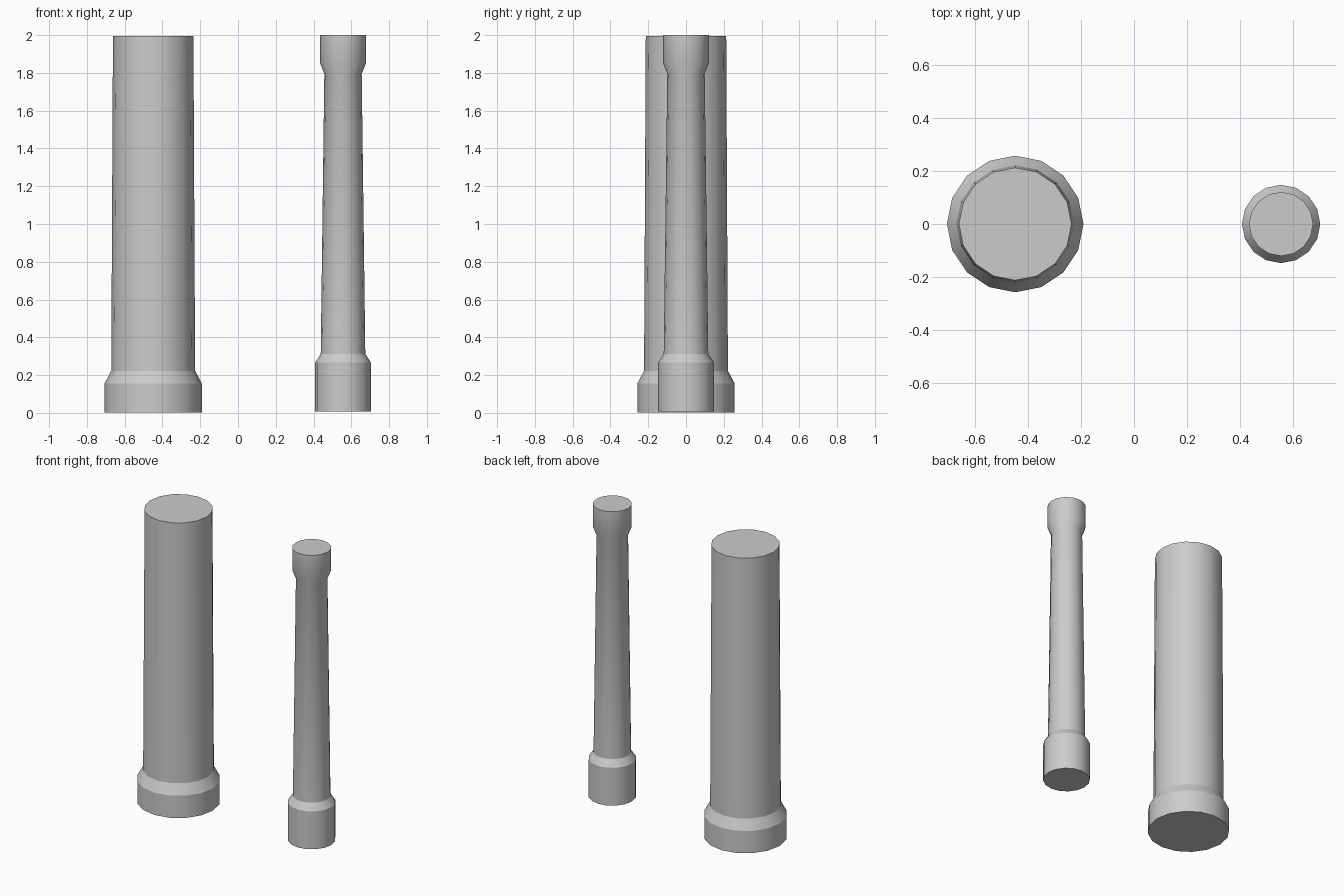
import bpy, bmesh
from math import radians, sin, cos, tau

if "Cube" in bpy.data.objects:
    bpy.data.objects.remove(bpy.data.objects["Cube"])

SIDES = 16


def turned_column(name, x, profile):
    """Revolve (radius, height) pairs around a vertical axis and cap both ends."""
    bm = bmesh.new()
    rings = [[bm.verts.new((r * cos(tau * i / SIDES), r * sin(tau * i / SIDES), z))
              for i in range(SIDES)] for r, z in profile]
    for low, high in zip(rings, rings[1:]):
        for i in range(SIDES):
            j = (i + 1) % SIDES
            bm.faces.new((low[i], low[j], high[j], high[i]))
    bm.faces.new(rings[0][::-1])
    bm.faces.new(rings[-1])
    mesh = bpy.data.meshes.new(name)
    bm.to_mesh(mesh)
    bm.free()
    obj = bpy.data.objects.new(name, mesh)
    obj.location.x = x
    bpy.context.collection.objects.link(obj)
    bpy.ops.object.select_all(action='DESELECT')
    obj.select_set(True)
    bpy.context.view_layer.objects.active = obj
    bpy.ops.object.shade_smooth_by_angle(angle=radians(24))


# Thick column: plinth, sloped shoulder, gently tapered shaft
turned_column("thick_column", -0.449, [
    (0.258, 0.003), (0.258, 0.155), (0.222, 0.223), (0.213, 1.995)])

# Slim column: tall plinth, tapered shaft, flared capital
turned_column("slim_column", 0.556, [
    (0.148, 0.008), (0.148, 0.266), (0.118, 0.312),
    (0.099, 1.795), (0.121, 1.85), (0.121, 2.0)])
